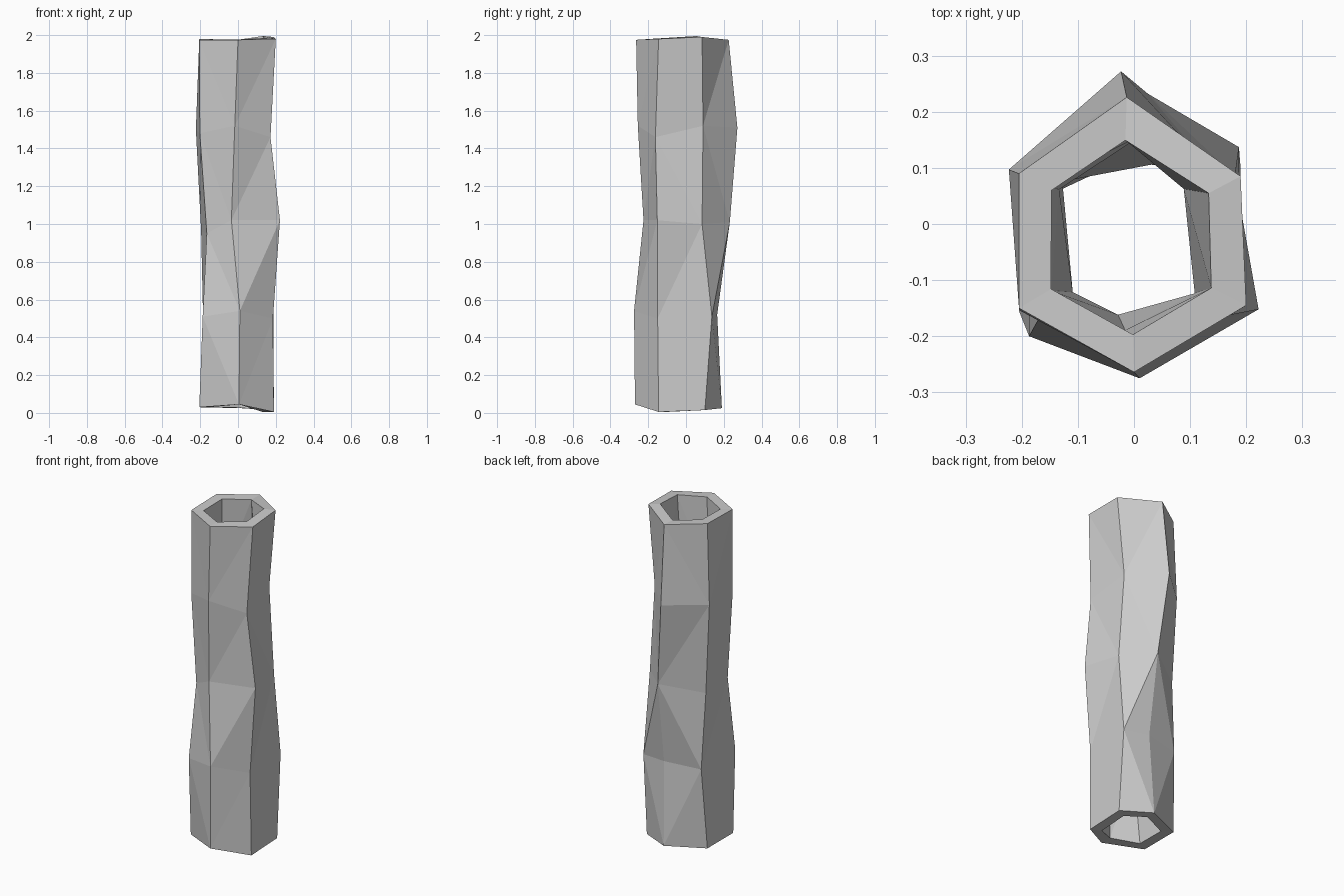
import bpy, bmesh
from mathutils import Vector

if "Cube" in bpy.data.objects:
    bpy.data.objects.remove(bpy.data.objects["Cube"])

# Uneven hexagonal rings, bottom to top, counter-clockwise from the front corner
rings = [
    [(.005, -.27, .045), (.19, -.145, .005), (.19, .1, .015),
     (.015, .19, .025), (-.205, .09, .03), (-.205, -.155, .03)],
    [(.01, -.275, .54), (.185, -.15, .5), (.187, .137, .51),
     (.03, .165, .52), (-.185, .12, .51), (-.187, -.2, .51)],
    [(-.035, -.225, 1.02), (.222, -.152, 1.02), (.18, .085, 1.0),
     (.025, .232, 1.01), (-.195, .09, .96), (-.165, -.16, .95)],
    [(-.017, -.255, 1.52), (.172, -.162, 1.46), (.145, .09, 1.52),
     (-.023, .272, 1.51), (-.223, .097, 1.5), (-.202, -.155, 1.48)],
    [(0, -.264, 1.975), (.2, -.145, 1.98), (.19, .085, 1.99),
     (-.013, .226, 1.975), (-.205, .09, 1.98), (-.205, -.15, 1.975)],
]
# Panels whose crease runs against the shorter diagonal: True rises to the next corner
creases = {(1, 3): False, (1, 0): True, (1, 2): True, (0, 2): False, (3, 2): True}

# Outer skin of creased panels
bm = bmesh.new()
grid = [[bm.verts.new(p) for p in ring] for ring in rings]
for j in range(4):
    for i in range(6):
        k = (i + 1) % 6
        a, b, c, d = grid[j][i], grid[j][k], grid[j + 1][k], grid[j + 1][i]
        rising = creases.get((j, i), (a.co - c.co).length < (b.co - d.co).length)
        for tri in ([(a, b, c), (a, c, d)] if rising else [(a, b, d), (b, c, d)]):
            bm.faces.new(tri)
mesh = bpy.data.meshes.new("hollow_hex_post")
bm.to_mesh(mesh)
bm.free()
post = bpy.data.objects.new("hollow_hex_post", mesh)
bpy.context.collection.objects.link(post)

# Wall thickness, growing inwards
wall = post.modifiers.new("wall", 'SOLIDIFY')
wall.thickness = 0.058
wall.offset = -1
wall.use_even_offset = True
